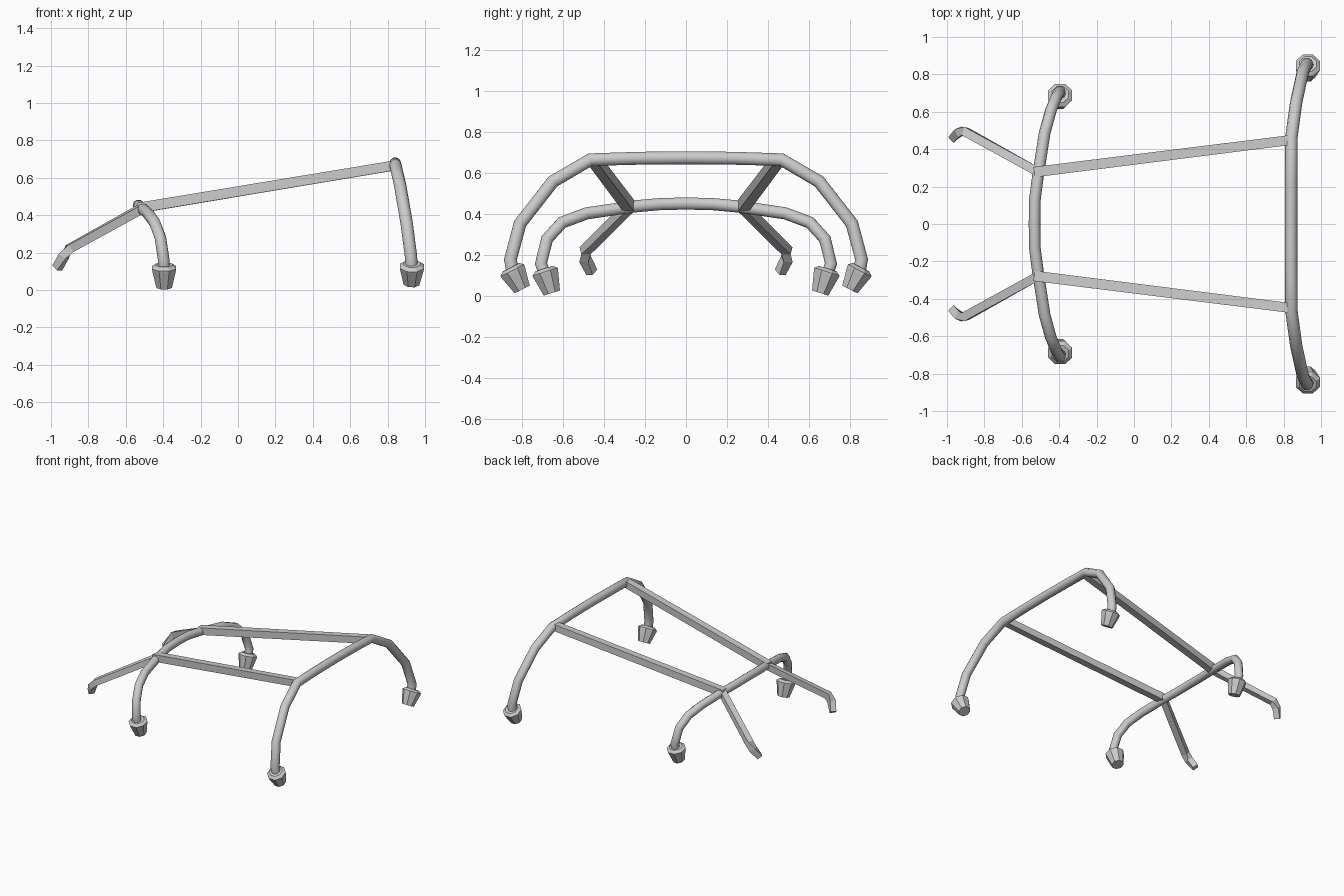
import bpy, bmesh
from math import cos, sin, pi, radians
from mathutils import Vector

if "Cube" in bpy.data.objects:
    bpy.data.objects.remove(bpy.data.objects["Cube"])


def skin(name, rings, smooth_angle=0, mirror=False):
    """Join rings of points into a capped tube."""
    bm = bmesh.new()
    loops = [[bm.verts.new(p) for p in ring] for ring in rings]
    n = len(loops[0])
    for a, b in zip(loops, loops[1:]):
        for i in range(n):
            j = (i + 1) % n
            bm.faces.new((a[i], a[j], b[j], b[i]))
    bm.faces.new(loops[0][::-1])
    bm.faces.new(loops[-1])
    bmesh.ops.recalc_face_normals(bm, faces=bm.faces)
    mesh = bpy.data.meshes.new(name)
    bm.to_mesh(mesh)
    bm.free()
    obj = bpy.data.objects.new(name, mesh)
    bpy.context.collection.objects.link(obj)
    if mirror:
        mod = obj.modifiers.new("Mirror", 'MIRROR')
        mod.use_axis = (False, True, False)
    if smooth_angle:
        bpy.ops.object.select_all(action='DESELECT')
        obj.select_set(True)
        bpy.context.view_layer.objects.active = obj
        bpy.ops.object.shade_smooth_by_angle(angle=radians(smooth_angle))
    return obj


def ring(center, axis, ref, radius, sides):
    side = axis.cross(ref).normalized()
    up = side.cross(axis).normalized()
    angles = [2 * pi * (i + 0.5) / sides for i in range(sides)]
    return [center + radius * (cos(a) * side + sin(a) * up) for a in angles]


def sweep(name, path, radii, sides, ref, **options):
    """Sweep a regular section along a path."""
    pts = [Vector(p) for p in path]
    rings = []
    for i, p in enumerate(pts):
        d_in = (p - pts[max(i - 1, 0)]).normalized()
        d_out = (pts[min(i + 1, len(pts) - 1)] - p).normalized()
        rings.append(ring(p, (d_in + d_out).normalized(), Vector(ref), radii[i], sides))
    return skin(name, rings, **options)


def hoop(name, half, radius):
    path = [(x, -y, z) for x, y, z in half] + [(x, y, z) for x, y, z in half[-2::-1]]
    sweep(name, path, [radius] * len(path), 10, (1, 0, 0), smooth_angle=40)


def foot(name, rim, bottom):
    """Tapered foot with a shallow collar on top."""
    rim, bottom = Vector(rim), Vector(bottom)
    axis = (bottom - rim).normalized()
    length = (bottom - rim).length
    profile = [(-0.016, 0.048), (0, 0.07), (0.012, 0.068), (length, 0.045)]
    skin(name, [ring(rim + axis * d, axis, Vector((1, 0, 0)), r, 8) for d, r in profile],
         mirror=True)


# Arched hoops, listed from foot to centre
hoop("rear_hoop", [(0.927, 0.845, 0.115), (0.925, 0.857, 0.18), (0.902, 0.81, 0.355),
                   (0.867, 0.65, 0.56), (0.842, 0.467, 0.667), (0.84, 0.23, 0.674),
                   (0.84, 0, 0.676)], 0.033)
hoop("front_hoop", [(-0.395, 0.69, 0.11), (-0.397, 0.708, 0.16), (-0.415, 0.678, 0.28),
                    (-0.445, 0.605, 0.36), (-0.478, 0.485, 0.405), (-0.513, 0.26, 0.438),
                    (-0.53, 0.13, 0.45), (-0.532, 0, 0.453)], 0.031)

# Feet
foot("rear_feet", (0.93, 0.848, 0.127), (0.928, 0.80, 0.034))
foot("front_feet", (-0.395, 0.688, 0.12), (-0.395, 0.655, 0.016))

# Square side rails between the hoops
sweep("side_rails", [(-0.53, 0.278, 0.439), (0.845, 0.45, 0.667)], [0.039, 0.037], 4,
      (0, 0, 1), mirror=True)

# Front struts with hooked ends
sweep("front_struts", [(-0.51, 0.276, 0.438), (-0.90, 0.493, 0.222), (-0.932, 0.492, 0.18),
                       (-0.966, 0.46, 0.118)], [0.033, 0.033, 0.033, 0.03], 4,
      (0, 0, 1), mirror=True)
